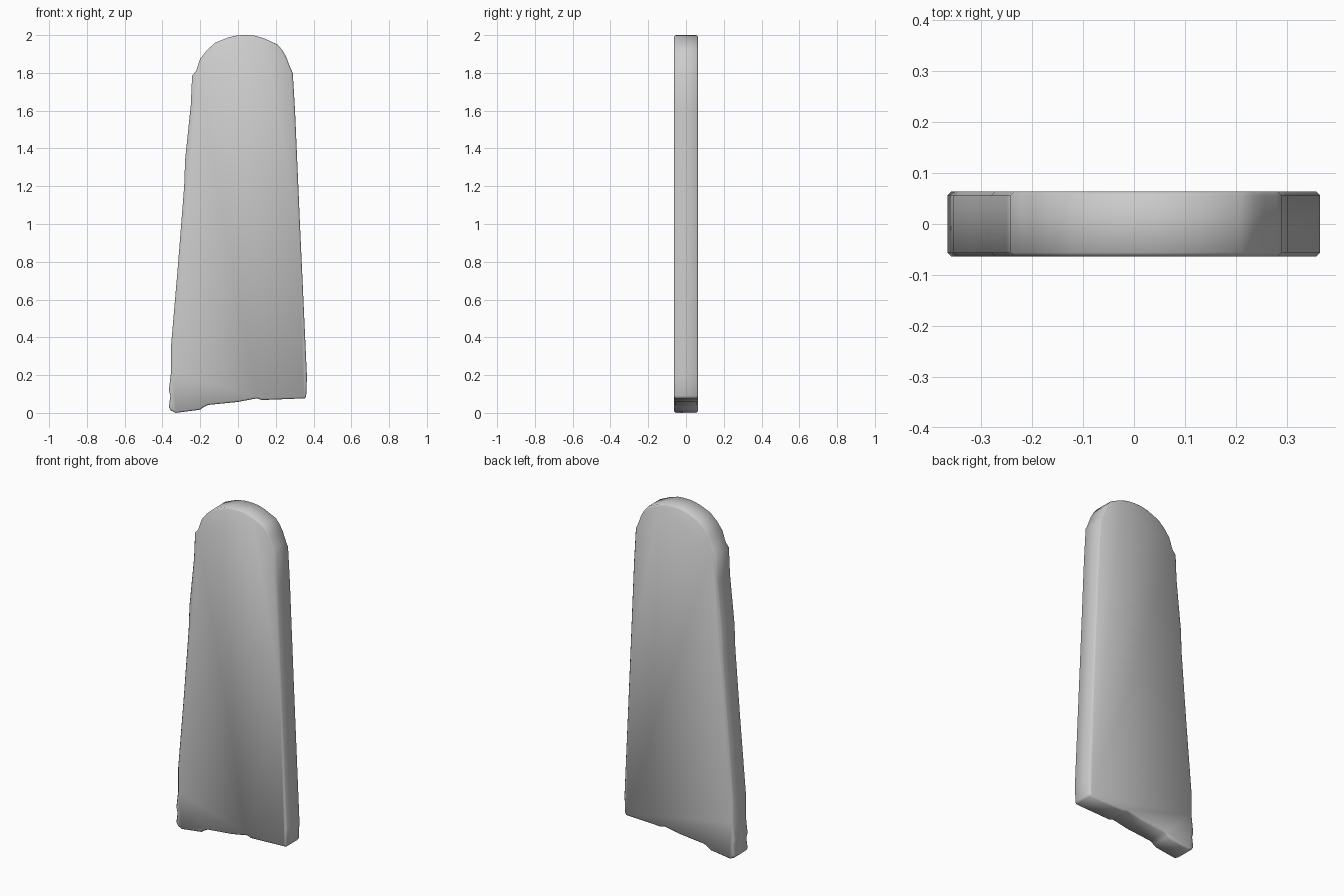
import bpy
import bmesh
import math

cube = bpy.data.objects.get("Cube")
if cube:
    bpy.data.objects.remove(cube, do_unlink=True)

HALF_DEPTH = 0.064
CHAMFER = 0.008

# Outline of the worn blade, counter-clockwise from the lower left corner
base = [(-0.355, 0.012), (-0.33, 0.0), (-0.2, 0.017), (-0.185, 0.028),
        (-0.16, 0.042), (0.0, 0.058), (0.1, 0.077), (0.125, 0.068), (0.355, 0.077)]
right_edge = [(0.361, 0.09), (0.365, 0.19), (0.328, 1.0), (0.302, 1.6), (0.29, 1.8)]
crown = [(0.278, 1.825), (0.255, 1.885), (0.235, 1.92), (0.21, 1.95), (0.14, 1.982),
         (0.09, 1.997), (0.05, 2.0), (0.0, 1.999), (-0.05, 1.988), (-0.12, 1.96),
         (-0.165, 1.92), (-0.2, 1.875), (-0.222, 1.81)]
left_edge = [(-0.243, 1.785), (-0.25, 1.63), (-0.28, 1.34), (-0.285, 1.2),
             (-0.318, 0.78), (-0.354, 0.36), (-0.354, 0.22), (-0.366, 0.12),
             (-0.358, 0.09), (-0.366, 0.03)]

# Extruded slab
bm = bmesh.new()
front = bm.faces.new([bm.verts.new((x, -HALF_DEPTH, z))
                      for x, z in base + right_edge + crown + left_edge])
result = bmesh.ops.extrude_face_region(bm, geom=[front], use_keep_orig=True)
for item in result["geom"]:
    if isinstance(item, bmesh.types.BMVert):
        item.co.y = HALF_DEPTH
bmesh.ops.recalc_face_normals(bm, faces=bm.faces[:])

# Narrow chamfer around the front and back faces
rims = [e for e in bm.edges if abs(e.verts[0].co.y - e.verts[1].co.y) < 0.001]
bmesh.ops.bevel(bm, geom=rims, offset=CHAMFER, offset_type="OFFSET",
                segments=1, profile=0.5, affect="EDGES", clamp_overlap=True)
bmesh.ops.recalc_face_normals(bm, faces=bm.faces[:])

mesh = bpy.data.meshes.new("blade_slab")
bm.to_mesh(mesh)
bm.free()
slab = bpy.data.objects.new("blade_slab", mesh)
bpy.context.collection.objects.link(slab)

# Plain grey finish
grey = bpy.data.materials.new("plain_grey")
grey.use_nodes = True
colour = (0.6, 0.6, 0.6, 1.0)
grey.diffuse_color = colour
grey.node_tree.nodes["Principled BSDF"].inputs["Base Color"].default_value = colour
mesh.materials.append(grey)

# Soft shading across the chamfer
bpy.ops.object.select_all(action="DESELECT")
slab.select_set(True)
bpy.context.view_layer.objects.active = slab
bpy.ops.object.shade_smooth_by_angle(angle=math.radians(50))
